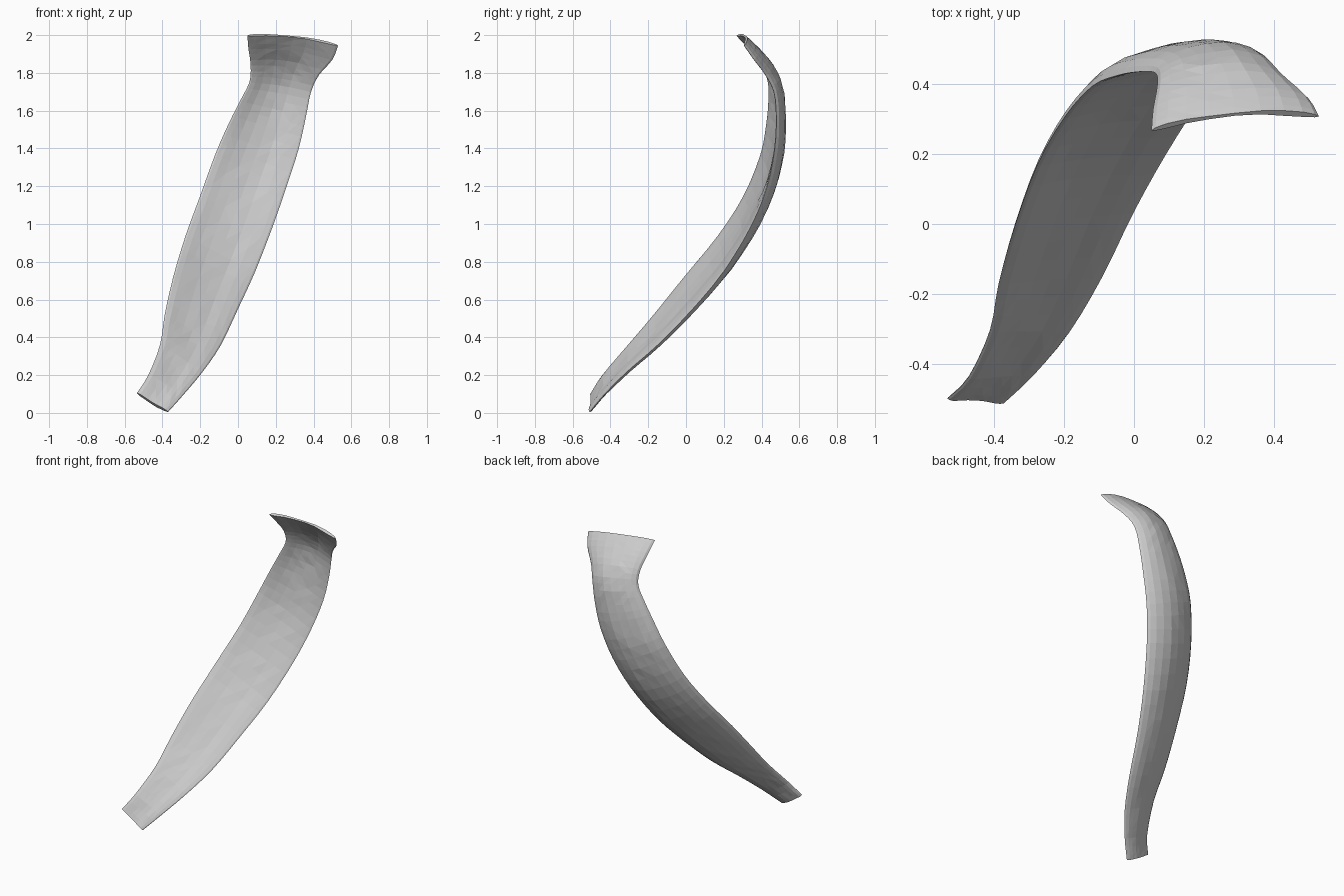
import bpy, bmesh, math, random
from mathutils import Vector

if "Cube" in bpy.data.objects:
    bpy.data.objects.remove(bpy.data.objects["Cube"])

random.seed(4)

# Stations along the strip: left edge, right edge, outer bulge, inner bulge
STATIONS = [
    ((-.535, -.50, .105), (-.37, -.51, .005), .020, -.004),
    ((-.475, -.44, .20), (-.285, -.43, .10), .028, -.004),
    ((-.413, -.305, .36), (-.185, -.31, .22), .040, -.002),
    ((-.388, -.17, .52), (-.09, -.15, .36), .052, .000),
    ((-.343, -.01, .72), (.00, .035, .55), .064, .003),
    ((-.277, .17, .94), (.092, .20, .75), .073, .006),
    ((-.20, .305, 1.15), (.185, .345, .99), .080, .010),
    ((-.12, .395, 1.37), (.258, .43, 1.20), .080, .018),
    ((-.05, .425, 1.53), (.322, .47, 1.40), .075, .026),
    ((.01, .436, 1.65), (.36, .478, 1.57), .066, .032),
    ((.06, .434, 1.75), (.387, .465, 1.70), .060, .032),
    ((.067, .40, 1.84), (.43, .42, 1.79), .060, .030),
    ((.055, .33, 1.93), (.50, .36, 1.87), .054, .028),
    ((.05, .268, 1.998), (.53, .308, 1.945), .040, .026),
]
STEPS, COLS = 3, 11
RIM = .012                                   # rounding of the two long edges


def spline(i, t, k):
    """Smooth curve through one column of the stations."""
    n = len(STATIONS) - 1
    get = lambda j: Vector(STATIONS[max(0, min(n, j))][k])
    a, b, c, d = get(i - 1), get(i), get(i + 1), get(i + 2)
    return .5 * (2 * b + (c - a) * t + (2 * a - 5 * b + 4 * c - d) * t * t
                 + (3 * b - a - 3 * c + d) * t ** 3)


# Sample the edges and bulges
rows = []
for i in range(len(STATIONS) - 1):
    for s in range(STEPS):
        t = s / STEPS
        mix = lambda k: STATIONS[i][k] * (1 - t) + STATIONS[i + 1][k] * t
        rows.append((spline(i, t, 0), spline(i, t, 1), mix(2), mix(3)))
last = STATIONS[-1]
rows.append((Vector(last[0]), Vector(last[1]), last[2], last[3]))
mids = [(r[0] + r[1]) / 2 for r in rows]

# Closed section with rounded edges at each sample, bridged into a curved shell
bm = bmesh.new()
rings = []
streak = [random.uniform(-.003, .003) for _ in range(2 * COLS)]
for j, (left, right, outer, inner) in enumerate(rows):
    along = mids[min(j + 1, len(rows) - 1)] - mids[max(j - 1, 0)]
    out = along.cross(right - left).normalized()
    ring = []
    for side in (1, -1):
        for c in range(COLS):
            s = -side * math.cos(math.pi * c / (COLS - 1))   # -1 left, 1 right
            arch = max(0, 1 - s * s)
            if side > 0:
                depth = outer * arch ** .6
            else:
                depth = (inner + RIM) * arch - RIM * max(0, 1 - s ** 4) ** .5
            rough = streak[c + (COLS if side < 0 else 0)] + random.uniform(-.002, .002)
            depth += rough * arch
            ring.append(bm.verts.new(left.lerp(right, (s + 1) / 2) + out * depth))
    rings.append(ring)

n = 2 * COLS
for a, b in zip(rings, rings[1:]):
    for c in range(n):
        d = (c + 1) % n
        bm.faces.new((a[c], a[d], b[d], b[c]))
# End caps, made of strips between the outer and inner skins
for ring in (rings[0], rings[-1]):
    for c in range(COLS - 1):
        bm.faces.new((ring[c], ring[c + 1], ring[n - 2 - c], ring[n - 1 - c]))
bmesh.ops.remove_doubles(bm, verts=bm.verts[:], dist=1e-5)
bmesh.ops.triangulate(bm, faces=bm.faces[:])
bmesh.ops.recalc_face_normals(bm, faces=bm.faces[:])

mesh = bpy.data.meshes.new("curved_shell")
bm.to_mesh(mesh)
bm.free()
shell = bpy.data.objects.new("curved_shell", mesh)
bpy.context.collection.objects.link(shell)

grey = bpy.data.materials.new("light_grey")
grey.diffuse_color = (.6, .6, .6, 1)
grey.use_nodes = True
grey.node_tree.nodes["Principled BSDF"].inputs["Base Color"].default_value = grey.diffuse_color
mesh.materials.append(grey)
